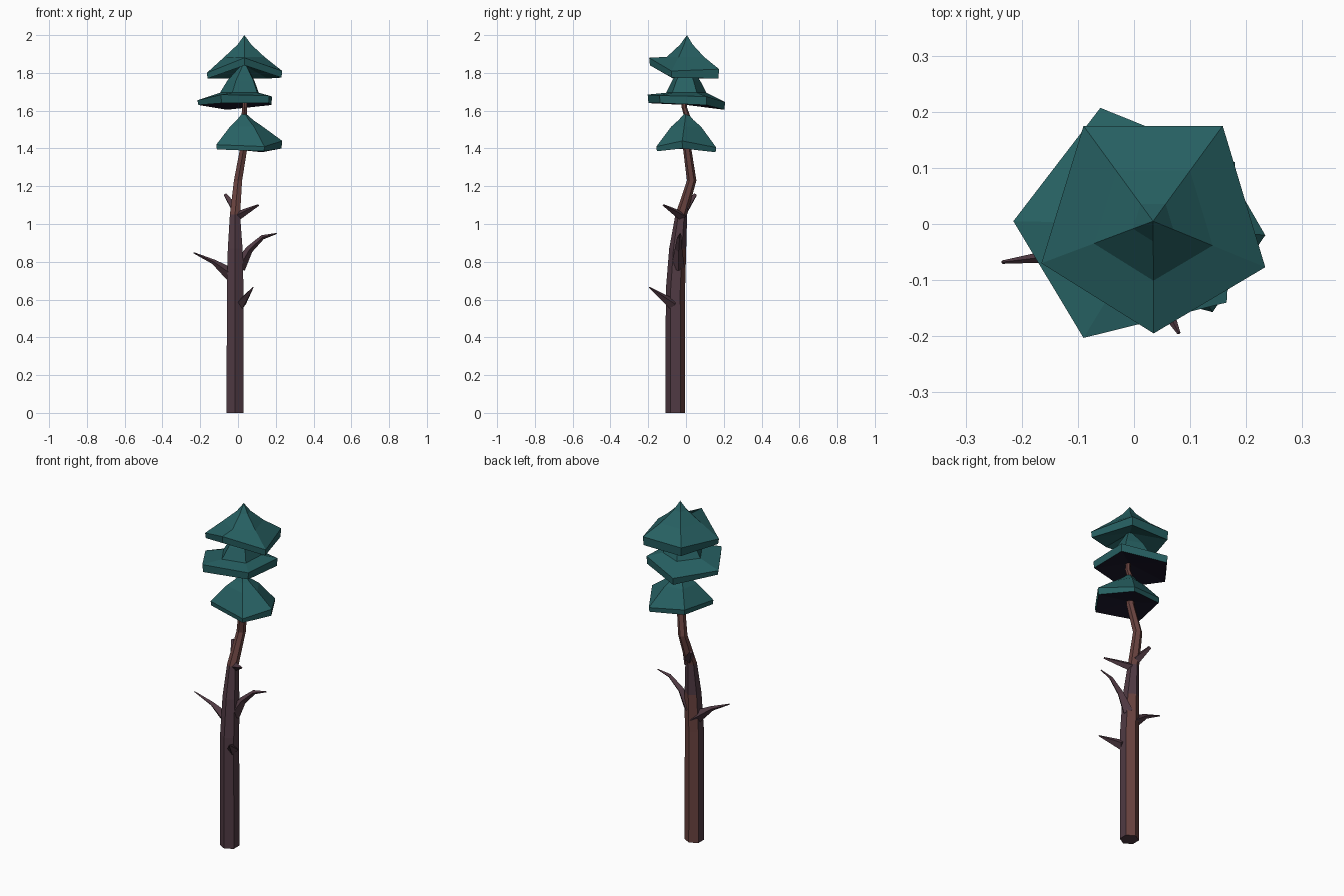
import bpy, math
from mathutils import Vector

if "Cube" in bpy.data.objects:
    bpy.data.objects.remove(bpy.data.objects["Cube"])


def material(name, rgb):
    m = bpy.data.materials.new(name)
    m.diffuse_color = (*rgb, 1)
    m.use_nodes = True
    m.node_tree.nodes["Principled BSDF"].inputs["Base Color"].default_value = m.diffuse_color
    return m


TEAL = material("teal needles", (0.020, 0.118, 0.123))
NAVY = material("dark underside", (0.011, 0.009, 0.024))
PURPLE = material("purple bark", (0.080, 0.042, 0.056))
RED = material("red bark", (0.140, 0.055, 0.050))


def build(name, verts, faces, mats):
    me = bpy.data.meshes.new(name)
    me.from_pydata(verts, [], faces)
    for m in mats:
        me.materials.append(m)
    me.update()
    ob = bpy.data.objects.new(name, me)
    bpy.context.collection.objects.link(ob)
    return ob


def tube(name, path, sides, mats, level=False):
    """Tapered tube through (x, y, z, radius) points; level keeps rings flat."""
    pts = [Vector(p[:3]) for p in path]
    verts, faces = [], []
    for i, p in enumerate(pts):
        d = (pts[min(i + 1, len(pts) - 1)] - pts[max(i - 1, 0)]).normalized()
        if level:
            d = Vector((0, 0, 1))
        u = Vector((0, 1, 0)) if level else d.cross(Vector((0, 0, 1))).normalized()
        v = d.cross(u)
        for k in range(sides):
            a = 2 * math.pi * k / sides
            verts.append(p + path[i][3] * (u * math.cos(a) + v * math.sin(a)))
    for i in range(len(pts) - 1):
        for k in range(sides):
            n = (k + 1) % sides
            a, b = i * sides, (i + 1) * sides
            faces.append((a + k, a + n, b + n, b + k))
    faces.append(tuple(reversed(range(sides))))
    faces.append(tuple(range(len(verts) - sides, len(verts))))
    return build(name, verts, faces, mats)


def tier(name, apex, corners, mid, crown, under, under_z):
    """Five-sided needle skirt. corners: x, y, top z, bottom z.
    mid and crown: (fraction of the way out, z) of the inner rings."""
    c = Vector(apex)
    n = len(corners)
    verts = [c]
    for f, z in (crown, mid):
        for x, y, _, _ in corners:
            verts.append((c.x + (x - c.x) * f, c.y + (y - c.y) * f, z))
    verts += [(x, y, t) for x, y, t, b in corners]
    verts += [(c.x + (x - c.x) * 0.98, c.y + (y - c.y) * 0.98, b) for x, y, t, b in corners]
    verts.append((c.x, c.y, under_z))
    faces = []
    for k in range(n):
        j = (k + 1) % n
        faces.append((0, 1 + k, 1 + j))
        for r in range(3):
            a, b = 1 + r * n, 1 + (r + 1) * n
            faces.append((a + k, b + k, b + j, a + j))
        faces.append((1 + 3 * n + k, 1 + 4 * n, 1 + 3 * n + j))
    ob = build(name, verts, faces, [TEAL, under])
    for p in ob.data.polygons:
        p.material_index = int(1 + 4 * n in p.vertices)
    return ob


# Crooked six-sided trunk
trunk = tube("trunk", [
    (-0.015, -0.056, 0, 0.052), (-0.015, -0.056, 0.65, 0.051),
    (-0.015, -0.044, 0.87, 0.045), (-0.016, -0.025, 1.05, 0.031),
    (0.0, 0.03, 1.23, 0.025), (0.03, 0.006, 1.40, 0.022),
    (0.03, 0.016, 1.54, 0.018), (0.035, -0.01, 1.62, 0.014),
    (0.035, 0.0, 1.72, 0.012)], 6, [PURPLE, RED], level=True)
# Red bark above the bend and on the back of the lower trunk
for p in trunk.data.polygons:
    z = p.center.z
    p.material_index = int(z > 1.05 or (z < 0.8 and p.normal.y > 0.2))

# Dead branches and stubs
branches = {
    "left_branch": [(-0.02, -0.045, 0.72, 0.04), (-0.13, -0.055, 0.80, 0.013),
                    (-0.235, -0.068, 0.848, 0.003)],
    "right_branch": [(0.005, -0.042, 0.77, 0.035), (0.06, -0.04, 0.865, 0.02),
                     (0.13, -0.035, 0.93, 0.012), (0.205, -0.03, 0.95, 0.003)],
    "front_stub": [(0.015, -0.07, 0.575, 0.03), (0.08, -0.195, 0.665, 0.003)],
    "upper_front_stub": [(-0.005, -0.02, 1.04, 0.025), (0.05, -0.07, 1.07, 0.016),
                         (0.108, -0.12, 1.10, 0.005)],
    "upper_back_stub": [(-0.015, -0.005, 1.08, 0.026), (-0.068, 0.05, 1.155, 0.010)],
}
for name, path in branches.items():
    tube(name, path, 4, [PURPLE])

# Needle tiers, top to bottom
tier("top_tier", (0.034, 0.005, 2.0), [
    (0.035, -0.195, 1.88, 1.84), (0.234, -0.077, 1.81, 1.775),
    (0.158, 0.175, 1.82, 1.77), (-0.09, 0.175, 1.82, 1.77),
    (-0.165, -0.07, 1.80, 1.77)], (0.53, 1.885), (0.18, 1.95), TEAL, 1.84)
tier("middle_tier", (0.034, 0.0, 1.86), [
    (-0.09, -0.203, 1.685, 1.64), (0.165, -0.14, 1.68, 1.64),
    (0.18, 0.11, 1.675, 1.63), (-0.06, 0.207, 1.645, 1.605),
    (-0.215, 0.005, 1.655, 1.63)], (0.52, 1.695), (0.36, 1.76), NAVY, 1.655)
tier("bottom_tier", (0.03, 0.0, 1.595), [
    (-0.115, -0.09, 1.42, 1.395), (0.14, -0.157, 1.41, 1.385),
    (0.234, -0.02, 1.44, 1.40), (0.13, 0.16, 1.405, 1.38),
    (-0.075, 0.12, 1.43, 1.40)], (0.5, 1.515), (0.25, 1.55), NAVY, 1.42)
